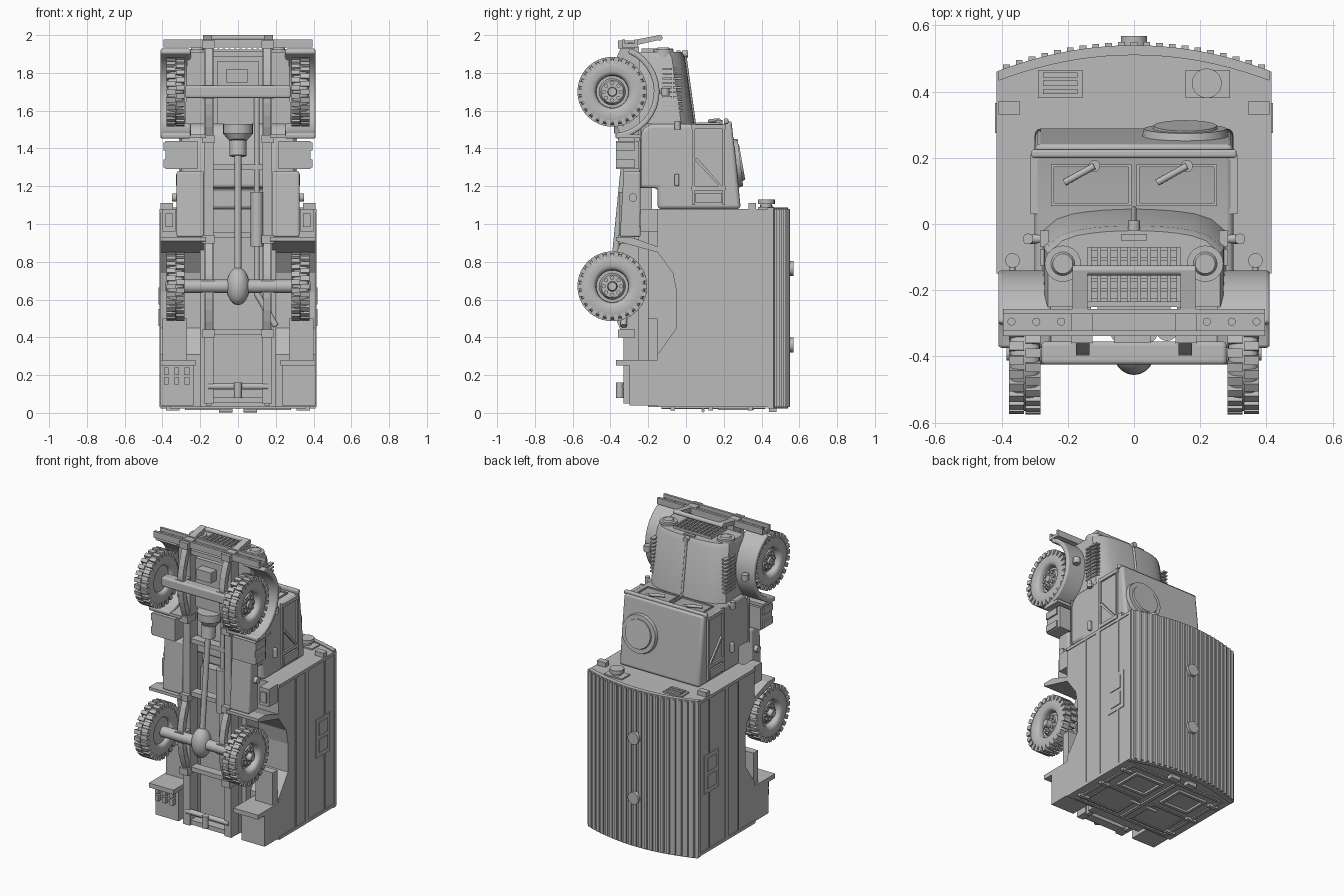
import bpy, bmesh, math
from mathutils import Vector, Matrix

startup_cube = bpy.data.objects.get("Cube")
if startup_cube:
    bpy.data.objects.remove(startup_cube)

paint = bpy.data.materials.new("plain grey")
paint.use_nodes = True
grey = (.5, .5, .5, 1)
paint.diffuse_color = grey
paint.node_tree.nodes["Principled BSDF"].inputs["Base Color"].default_value = grey

# Main dimensions: the vehicle stands on its tail, so z runs from tail to nose
tail, van_front, cab_front, grille = .03, 1.08, 1.53, 1.91
side, cab_side, bonnet_side = .41, .3, .27
floor, skirt_top, rail_bottom = -.15, -.05, -.33
axle_y, rear_axle, front_axle = -.39, .67, 1.7


def steps(start, stop, count):
    return [start + (stop - start) * i / (count - 1) for i in range(count)]


def around(middle, half):
    return (middle - half, middle + half)


def finish(name, bm, mirror=False, smooth=False, bevel=0):
    bmesh.ops.recalc_face_normals(bm, faces=bm.faces)
    mesh = bpy.data.meshes.new(name)
    bm.to_mesh(mesh)
    bm.free()
    mesh.materials.append(paint)
    part = bpy.data.objects.new(name, mesh)
    bpy.context.collection.objects.link(part)
    if smooth:
        bpy.context.view_layer.objects.active = part
        part.select_set(True)
        bpy.ops.object.shade_smooth_by_angle(angle=math.radians(35))
        part.select_set(False)
    if bevel:
        rounding = part.modifiers.new("rounding", 'BEVEL')
        rounding.width, rounding.segments = bevel, 3
    if mirror:
        part.modifiers.new("both sides", 'MIRROR')


def boxes(name, spans, mirror=False, bevel=0):
    bm = bmesh.new()
    for span in spans:
        middle = Vector([(low + high) / 2 for low, high in span])
        size = [high - low for low, high in span]
        bmesh.ops.create_cube(bm, size=1, matrix=Matrix.Translation(middle) @ Matrix.Diagonal((*size, 1)))
    finish(name, bm, mirror, False, bevel)


def box(name, x, y, z, mirror=False, bevel=0):
    boxes(name, [(x, y, z)], mirror, bevel)


def border(name, x, y, z, width, mirror=False):
    (left, right), (low, high) = x, y
    boxes(name, [(x, (low, low + width), z), (x, (high - width, high), z),
                 ((left, left + width), y, z), ((right - width, right), y, z)], mirror)


def add_rings(bm, rings, closed=False):
    rows = [[bm.verts.new(point) for point in ring] for ring in rings]
    for near, far in zip(rows, rows[1:] + rows[:1] if closed else rows[1:]):
        for i in range(len(near)):
            bm.faces.new((near[i - 1], near[i], far[i], far[i - 1]))
    if not closed:
        bm.faces.new(rows[0])
        bm.faces.new(rows[-1])


def loft(name, rings, mirror=False, smooth=False, bevel=0):
    bm = bmesh.new()
    add_rings(bm, rings)
    finish(name, bm, mirror, smooth, bevel)


def side_prism(name, outline, x, mirror=True, smooth=False, bevel=0):
    loft(name, [[(across, y, z) for y, z in outline] for across in x], mirror, smooth, bevel)


def add_rod(bm, start, end, radius, end_radius=None, sides=20):
    start, end = Vector(start), Vector(end)
    turn = (end - start).to_track_quat('Z', 'Y').to_matrix().to_4x4()
    bmesh.ops.create_cone(bm, cap_ends=True, segments=sides, radius1=radius, radius2=end_radius or radius,
                          depth=(end - start).length, matrix=Matrix.Translation((start + end) / 2) @ turn)


def rod(name, start, end, radius, end_radius=None, mirror=False):
    bm = bmesh.new()
    add_rod(bm, start, end, radius, end_radius)
    finish(name, bm, mirror, True)


# Van body with arched roof and cut-out wheel arches
def arch(x):
    return .54 - .46 * x * x


across = steps(-side, side, 21)
roof_line = [(x, arch(x)) for x in across]
body = [(-side, skirt_top)] + roof_line + [(side, skirt_top)]
loft("van_body", [[(x, y, z) for x, y in body] for z in (tail, van_front)])
box("van_floor", (-.2, .2), (-.2, skirt_top), (tail, van_front))
side_prism("rear_skirt", [(skirt_top, tail), (floor, tail), (floor, .31), (skirt_top, .45)], (.2, side))
side_prism("front_skirt", [(skirt_top, van_front), (floor, van_front), (floor, .85), (-.07, .74), (skirt_top, .64)],
           (.2, side))
side_prism("rear_mudguard", [(axle_y + .02, .93), (axle_y + .02, .91), (floor, .85), (floor, .88), (-.29, .93)], (.17, side))
skin = (side - .01, side + .005)
boxes("side_trim", [(skin, around(y, half), (tail, van_front)) for y, half in
                    ((.03, .006), (.15, .018), (.34, .006), (.45, .01))], True)
boxes("side_edge_posts", [(skin, (floor, .46), around(z, .01)) for z in (tail + .01, van_front - .01)], True)
boxes("roof_slats", [(around(x, .01), around(arch(x), .01), (tail, van_front)) for x in steps(-.385, .385, 21)])
for z in (.36, .765):
    rod("roof_vent", (0, .53, z), (0, .568, z), .04)
rim = roof_line + [(x, y - .03) for x, y in reversed(roof_line)]
for label, end in (("front", van_front), ("rear", tail)):
    loft(label + "_roof_rim", [[(x, y, z) for x, y in rim] for z in around(end, .007)])

# Side windows: two panes in a raised border
boxes("side_window_frames", [(skin, (.245, .395), (.43, .69))], True)
boxes("side_window_panes", [((side, side + .01), (.275, .365), around(z, .045)) for z in (.505, .62)], True)

# Van front fittings
rod("round_vent_neck", (.22, .425, van_front), (.22, .425, van_front + .03), .03)
rod("round_vent_cap", (.22, .425, van_front + .025), (.22, .425, van_front + .05), .045)
box("vent_plates", (.155, .29), (.38, .465), (van_front, van_front + .009), True)
boxes("vent_louvres", [((-.275, -.17), around(y, .008), around(van_front, .02)) for y in (.4, .425, .45)])
box("marker_boxes", (.345, side), (.33, .37), (van_front, van_front + .03), True)

# Rear doors
border("rear_door_surround", (-.36, .36), (-.13, .42), around(tail, .008), .02)
box("rear_door_seam", (-.012, .012), (-.13, .42), around(tail, .01))
border("rear_door_windows", (.06, .28), (.17, .36), around(tail, .014), .02, True)
border("rear_door_panels", (.05, .31), (-.1, .12), around(tail, .006), .012, True)
boxes("rear_door_hinges", [((.31, .38), around(y, .012), around(tail, .018)) for y in (-.07, .13, .34)], True)
rod("rear_door_handles", (.03, .09, .012), (.1, .09, .012), .009, mirror=True)
box("rear_lamps", (.03, .1), (.44, .48), (.005, tail), True)

# Lockers and steps below the body
box("rear_lockers", (.235, side), (-.3, floor), (tail + .01, .25), True)
box("rear_locker_lids", (.225, side), (-.37, floor), (.25, .28), True)
box("rear_inner_lockers", (.27, .4), (-.2, floor), (.28, .5), True)
boxes("can_clasps", [(around(x, .012), (-.33, -.29), around(z, .02)) for x in steps(-.38, -.27, 3) for z in (.17, .22)])
box("front_lockers", (.33, .4), (-.24, floor), (.96, van_front), True)
box("front_locker_doors", (.345, .385), (-.25, -.2), (.985, 1.055), True)

# Cab
cab_outline = [(-.25, 1.19), (-.25, 1.45), (-.23, 1.5), (-.19, cab_front), (.2, cab_front), (.24, 1.55),
               (.265, 1.33), (.29, van_front), (floor, van_front), (floor, 1.19)]
side_prism("cab", cab_outline, (-cab_side, cab_side), mirror=False, smooth=True, bevel=.018)
border("windscreen_frames", (.008, .25), (.055, .18), around(cab_front, .008), .008, True)
box("cab_visor", (-.31, .31), (.2, .225), (cab_front, cab_front + .028), bevel=.008)
cab_skin = around(cab_side, .012)
boxes("door_pillars", [(cab_skin, around(y, .007), (1.1, cab_front)) for y in (.04, .2)], True)
boxes("door_rails", [(cab_skin, (.03, .21), around(z, .012)) for z in (1.19, 1.515)], True)
box("door_seams", around(cab_side, .008), (-.24, -.235), (1.19, 1.5), True)
box("rear_cab_panels", cab_skin, (.05, .19), (1.11, 1.165), True)
side_prism("window_braces", [(.045, 1.34), (.06, 1.35), (.19, 1.2), (.175, 1.2)], cab_skin)
box("door_handles", (cab_side, cab_side + .028), around(axle_y / 8, .012), (1.2, 1.265), True, .008)
for x in (-.15, .13):
    pivot = (x + .03, .175, cab_front + .02)
    rod("wiper", (x - .06, .125, cab_front + .015), pivot, .01)
    rod("wiper_motor", (x + .03, .175, cab_front), pivot, .018)
rod("hatch_ring", (.155, .245, 1.32), (.155, .288, 1.325), .135, .125)
rod("hatch_lid", (.155, .28, 1.325), (.155, .297, 1.328), .1, .095)
rod("cab_lamp_arms", (.28, -.045, 1.52), (.33, -.045, 1.52), .014, mirror=True)
rod("cab_lamps", (.32, -.045, 1.5), (.32, -.045, 1.545), .016, mirror=True)


# Bonnet with a crowned top and radiator front
def bonnet_ring(width, crown, z):
    top = [(x * width, crown - .03 * x * x - .04 * x ** 8, z) for x in steps(-1, 1, 13)]
    return [(-width, -.25, z)] + top + [(width, -.25, z)]


loft("bonnet", [bonnet_ring(bonnet_side + .01, .045, cab_front), bonnet_ring(bonnet_side, -.005, grille - .03),
                bonnet_ring(bonnet_side - .01, -.02, grille)], smooth=True)
rod("bonnet_hinge", (0, .045, cab_front), (0, -.008, grille), .008)
rod("radiator_cap", (0, -.02, grille - .01), (0, .01, grille - .01), .018)
box("nose_plate", (-.04, .04), (-.05, -.03), around(grille, .008))
boxes("bonnet_louvres", [(around(bonnet_side, .014), around(y, .025), around(z, .005))
                         for y in (-.1, -.045) for z in steps(1.6, 1.82, 10)], True)
boxes("grille_uprights", [(around(x, .006), (-.235, -.07), around(grille, .02)) for x in steps(-.135, .135, 10)])
boxes("grille_crossbars", [((-.14, .14), around(y, .005), around(grille, .015)) for y in steps(-.23, -.075, 6)])
rod("headlamps", (.215, -.12, grille - .04), (.215, -.12, grille + .015), .055, mirror=True)
rod("headlamp_lenses", (.215, -.12, grille), (.215, -.12, grille + .025), .045, .03, mirror=True)

# Front wings
sweep = steps(math.radians(-86), math.radians(68), 15)
wing = [(axle_y + radius * math.cos(a), front_axle + radius * math.sin(a))
        for radius, angles in ((.25, sweep), (.22, sweep[::-1])) for a in angles]
side_prism("front_wings", wing, (.25, side), smooth=True, bevel=.01)
rod("wing_lamp_stems", (.367, floor, front_axle), (.367, -.11, front_axle), .009, mirror=True)
rod("wing_lamps", (.367, -.11, front_axle - .02), (.367, -.11, front_axle + .02), .022, mirror=True)

# Bumper and brush guard
bumper_span, bumper_z = (-.395, .395), (1.935, 1.978)
box("bumper_web", bumper_span, (rail_bottom, -.256), (1.935, 1.955))
boxes("bumper_flanges", [(bumper_span, around(y, .008), bumper_z) for y in (rail_bottom, -.264)])
side_prism("guard_arms", [(-.27, 1.95), (-.25, 1.95), (-.14, 1.975), (-.14, 2), (-.27, 1.975)], (.14, .185))
rod("guard_bar", (-.185, -.14, 1.985), (.185, -.14, 1.985), .015)
for x in steps(.22, .37, 3):
    rod("bumper_bolts", (x, -.295, 1.95), (x, -.295, 1.962), .012, mirror=True)

# Chassis
box("frame_rails", (.13, .18), (rail_bottom, -.25), (.05, 1.94), True)
box("rail_fillers", (.14, .17), (-.26, -.18), (.04, 1.9), True)
boxes("cross_members", [((-.14, .14), (-.32, -.26), around(z, .015)) for z in (.07, .43, .94, 1.3, 1.9)])
rod("tow_bar", (-.16, -.32, .14), (.16, -.32, .14), .017)
rod("tow_hook", (0, -.35, .08), (0, -.35, .16), .02)
for label, axle in (("rear", rear_axle), ("front", front_axle)):
    reach = steps(-.25, .25, 9)
    spring = [(axle_y + drop + t * t, axle + t) for drop, order in ((-.01, reach), (.025, reach[::-1])) for t in order]
    side_prism(label + "_leaf_springs", spring, (.135, .175))
    boxes(label + "_spring_shackles", [((.125, .19), (-.36, -.27), around(axle + t, .022)) for t in (-.25, .25)], True)
    box(label + "_spring_clamps", (.125, .19), around(axle_y + .02, .04), around(axle, .035), True)
box("engine_sump", (-.11, .11), (-.3, -.2), (cab_front, 1.86))
box("steering_box", (-.06, .05), (-.36, -.28), (1.75, 1.82))
box("front_axle_beam", (-.28, .28), around(axle_y, .035), around(front_axle, .033), bevel=.012)
rod("rear_axle_tube", (-.29, axle_y, rear_axle), (.29, axle_y, rear_axle), .035)
differential = bmesh.new()
bmesh.ops.create_uvsphere(differential, u_segments=20, v_segments=12, radius=1, matrix=Matrix.Translation(
    (0, axle_y, rear_axle)) @ Matrix.Diagonal((.062, .066, .1, 1)))
finish("differential", differential, smooth=True)
rod("drive_shaft", (0, axle_y, rear_axle), (0, -.32, 1.38), .018)
rod("gearbox_neck", (0, -.32, 1.36), (0, -.31, 1.44), .045)
rod("gearbox_bell", (0, -.31, 1.44), (0, -.3, 1.48), .045, .08)
rod("clutch_housing", (0, -.3, 1.48), (0, -.3, cab_front), .08)
rod("exhaust_pipe", (.1, -.32, .62), (.1, -.3, front_axle), .015)
rod("silencer", (.1, -.32, .88), (.1, -.32, 1.17), .033)
rod("tail_pipe", (.1, -.32, .63), (.2, -.33, .46), .017)
side_prism("fuel_tanks", [(-.24, .93), (-.35, .93), (rail_bottom, 1.28), (-.24, 1.28)], (.18, .325), bevel=.012)
rod("tank_caps", (.3, -.28, 1.14), (.35, -.28, 1.14), .022, mirror=True)
box("cab_steps", (.215, .385), (-.37, -.25), (1.29, 1.44), True)
boxes("step_treads", [((.38, .395), (-.37, -.27), around(z, .022)) for z in (1.32, 1.41)], True)
box("wing_end_plates", (.17, side), (-.37, -.24), (1.455, 1.475), True)


# Wheels: rounded-square tyre section, staggered lugs, disc, hub and nuts
def wheels(name, z, hub_end):
    bm = bmesh.new()
    middle = .33
    section = []
    for angle in steps(0, math.tau, 21)[:-1]:
        c, s = math.cos(angle), math.sin(angle)
        section.append((middle + .046 * math.copysign(abs(s) ** .6, s), .13 + .045 * math.copysign(abs(c) ** .6, c)))
    add_rings(bm, [[(x, r * math.cos(a), r * math.sin(a)) for x, r in section]
                   for a in steps(0, math.tau, 41)[:-1]], closed=True)
    for i in range(52):
        outward = (-1) ** i
        lug = bmesh.ops.create_cube(bm, size=1)["verts"]
        bmesh.ops.scale(bm, verts=lug, vec=(.046, .035, .027))
        bmesh.ops.translate(bm, verts=lug, vec=(middle + outward * .025, .167, 0))
        bmesh.ops.rotate(bm, verts=lug, matrix=Matrix.Rotation(math.tau * i / 52, 3, 'X'))
    add_rod(bm, (.31, 0, 0), (middle, 0, 0), .095)
    add_rod(bm, (middle, 0, 0), (.352, 0, 0), .07, .06)
    add_rod(bm, (middle, 0, 0), (hub_end, 0, 0), .03, .022)
    for angle in steps(0, math.tau, 9)[:-1]:
        y, up = .046 * math.cos(angle), .046 * math.sin(angle)
        add_rod(bm, (middle, y, up), (.362, y, up), .011, sides=8)
    bmesh.ops.translate(bm, verts=bm.verts, vec=(0, axle_y, z))
    finish(name, bm, True, True)


wheels("front_wheels", front_axle, .366)
wheels("rear_wheels", rear_axle, .385)
